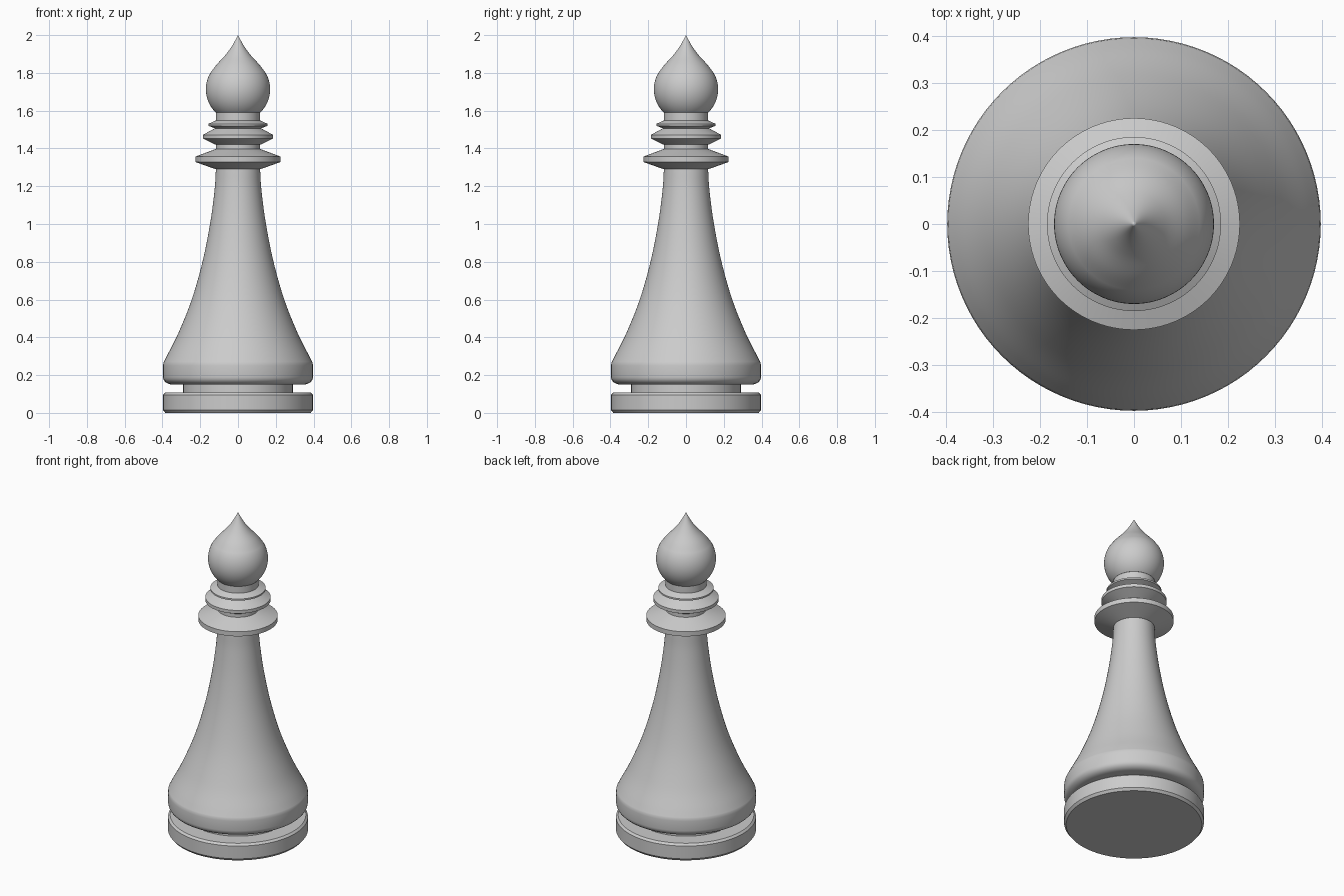
import bpy, bmesh, math
from mathutils import Vector

if "Cube" in bpy.data.objects:
    bpy.data.objects.remove(bpy.data.objects["Cube"])

SEGMENTS = 96


def spline(points, steps=6):
    """Catmull-Rom curve through (radius, height) points."""
    p = [Vector(q) for q in points]
    p = [2 * p[0] - p[1]] + p + [2 * p[-1] - p[-2]]
    out = []
    for a, b, c, d in zip(p, p[1:], p[2:], p[3:]):
        for i in range(steps):
            t = i / steps
            q = 0.5 * (2 * b + (c - a) * t + (2 * a - 5 * b + 4 * c - d) * t**2
                       + (3 * b - a - 3 * c + d) * t**3)
            out.append((q.x, q.y))
    return out + [points[-1]]


def lathe(name, profile, angle=30):
    """Closed solid turned around z from a bottom-to-top profile."""
    bm = bmesh.new()
    profile = [(0, profile[0][1])] + list(profile)
    if profile[-1][0] > 0:
        profile.append((0, profile[-1][1]))
    verts = [bm.verts.new((max(r, 0), 0, z)) for r, z in profile]
    edges = [bm.edges.new(e) for e in zip(verts, verts[1:])]
    bmesh.ops.spin(bm, geom=verts + edges, axis=(0, 0, 1), cent=(0, 0, 0),
                   angle=2 * math.pi, steps=SEGMENTS)
    bmesh.ops.remove_doubles(bm, verts=bm.verts, dist=1e-5)
    bmesh.ops.recalc_face_normals(bm, faces=bm.faces)
    mesh = bpy.data.meshes.new(name)
    bm.to_mesh(mesh)
    bm.free()
    obj = bpy.data.objects.new(name, mesh)
    bpy.context.collection.objects.link(obj)
    bpy.context.view_layer.objects.active = obj
    obj.select_set(True)
    bpy.ops.object.shade_smooth_by_angle(angle=math.radians(angle))
    obj.select_set(False)


# Foot disc with chamfered rims, and the recessed groove above it
lathe("foot_disc", [(0.385, 0), (0.397, 0.015), (0.397, 0.095), (0.385, 0.107)])
lathe("foot_groove", [(0.29, 0.10), (0.29, 0.16)])

# Flared body: rounded lower lip, then a concave sweep to the neck
lip = [(0.347 + 0.05 * math.sin(a), 0.19 - 0.04 * math.cos(a))
       for a in [i * math.pi / 12 for i in range(7)]]
sweep = spline([(0.395, 0.265), (0.375, 0.305), (0.317, 0.42), (0.245, 0.60),
                (0.188, 0.80), (0.148, 1.0), (0.124, 1.18), (0.117, 1.29)])
lathe("body", lip + [(0.397, 0.25)] + sweep)

# Neck core running through the rings
lathe("neck", [(0.117, 1.28), (0.117, 1.60)])

# Three turned rings: inner radius, rim radius, bottom, rim low, rim high, top
for name, inner, rim, z0, z1, z2, z3 in (
        ("large_collar", 0.118, 0.225, 1.29, 1.328, 1.357, 1.397),
        ("middle_ring", 0.120, 0.185, 1.42, 1.452, 1.472, 1.508),
        ("small_ring", 0.118, 0.157, 1.505, 1.52, 1.53, 1.548)):
    lathe(name, [(inner, z0), (rim, z1), (rim, z2), (inner, z3)], 15)

# Ball head drawn out to a pointed tip
ball = [(0.17 * math.cos(a), 1.713 + 0.17 * math.sin(a))
        for a in [math.radians(d) for d in range(-46, 31, 4)]]
tip = spline([(0.145, 1.802), (0.112, 1.845), (0.068, 1.893),
              (0.032, 1.942), (0, 2.0)])
lathe("head", ball[:-1] + tip, 40)
